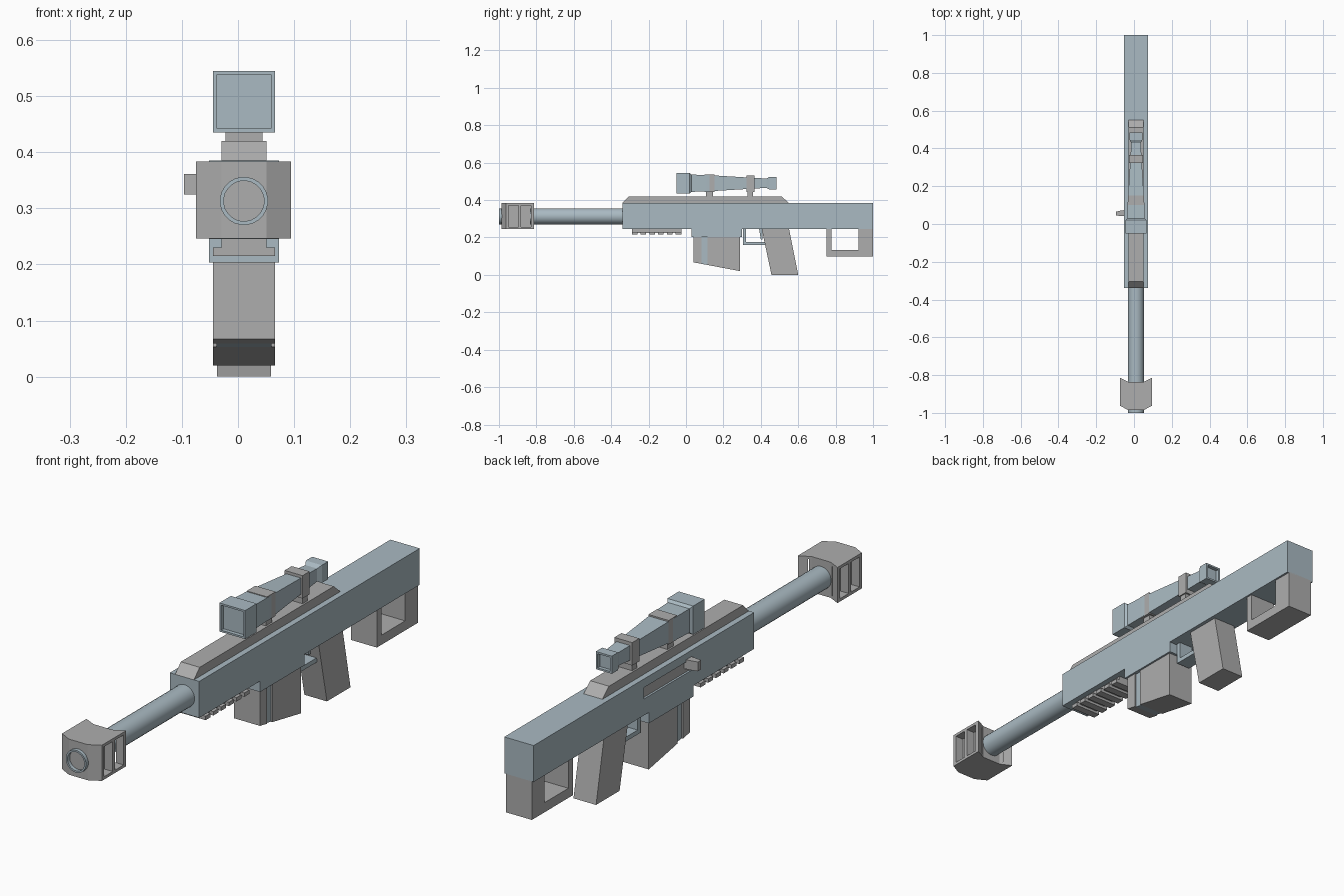
import bpy, bmesh, math
from mathutils import Matrix

if "Cube" in bpy.data.objects:
    bpy.data.objects.remove(bpy.data.objects["Cube"])

CX = 0.0105          # centre line of the body


def material(name, rgb):
    m = bpy.data.materials.new(name)
    m.diffuse_color = (*rgb, 1)
    m.use_nodes = True
    m.node_tree.nodes["Principled BSDF"].inputs["Base Color"].default_value = m.diffuse_color
    return m


STEEL = material("blue_steel", (0.40, 0.49, 0.54))
GREY = material("grey_polymer", (0.42, 0.42, 0.42))


def finish(name, bm, mat):
    bmesh.ops.recalc_face_normals(bm, faces=bm.faces)
    me = bpy.data.meshes.new(name)
    bm.to_mesh(me)
    bm.free()
    me.materials.append(mat)
    ob = bpy.data.objects.new(name, me)
    bpy.context.collection.objects.link(ob)
    return ob


def extrude(name, pts, offset, mat):
    """Extrude a flat outline of 3D points by an offset vector."""
    bm = bmesh.new()
    face = bm.faces.new([bm.verts.new(p) for p in pts])
    new = bmesh.ops.extrude_face_region(bm, geom=[face])["geom"]
    bmesh.ops.translate(bm, vec=offset, verts=[v for v in new if isinstance(v, bmesh.types.BMVert)])
    return finish(name, bm, mat)


def side_prism(name, yz, half, mat):
    return extrude(name, [(CX - half, y, z) for y, z in yz], (2 * half, 0, 0), mat)


def box(name, x0, x1, y0, y1, z0, z1, mat):
    return extrude(name, [(x0, y0, z0), (x0, y1, z0), (x0, y1, z1), (x0, y0, z1)], (x1 - x0, 0, 0), mat)


def mid_box(name, half, y0, y1, z0, z1, mat):
    return box(name, CX - half, CX + half, y0, y1, z0, z1, mat)


def loft(name, rings, sides, z, mat):
    """Regular sections (y, radius) along y, joined end to end."""
    bm = bmesh.new()
    loops = []
    for y, r in rings:
        loops.append([bm.verts.new((CX + r * math.cos(a), y, z + r * math.sin(a)))
                      for a in [math.tau * (i + 0.5) / sides for i in range(sides)]])
    for a, b in zip(loops, loops[1:]):
        for i in range(sides):
            j = (i + 1) % sides
            bm.faces.new((a[i], a[j], b[j], b[i]))
    bm.faces.new(loops[0])
    bm.faces.new(loops[-1])
    return finish(name, bm, mat)


def cut(ob, cutter):
    cutter.hide_render = True
    mod = ob.modifiers.new("cut", "BOOLEAN")
    mod.operation, mod.object, mod.solver = "DIFFERENCE", cutter, "EXACT"
    bpy.context.view_layer.objects.active = ob
    bpy.ops.object.modifier_apply(modifier=mod.name)
    bpy.data.objects.remove(cutter, do_unlink=True)


# Receiver with a side recess, and the bolt inside it
receiver = mid_box("receiver", 0.0625, -0.34, 1.0, 0.245, 0.385, STEEL)
cut(receiver, box("port_cutter", -0.1, -0.04, 0.045, 0.33, 0.308, 0.352, GREY))
box("bolt", -0.044, -0.035, 0.04, 0.335, 0.305, 0.355, GREY)
extrude("bolt_handle", [(-0.04, 0.04, 0.325), (-0.04, 0.075, 0.325), (-0.075, 0.07, 0.325),
                        (-0.096, 0.065, 0.325), (-0.096, 0.045, 0.325)], (0, 0, 0.036), GREY)
mid_box("lower_receiver", 0.0625, 0.03, 0.30, 0.203, 0.245, STEEL)

# Top rail with sloped ends
side_prism("top_rail", [(-0.34, 0.385), (-0.305, 0.42), (0.51, 0.42), (0.55, 0.385)], 0.04, GREY)

# Lower accessory rail with cross teeth
mid_box("lower_rail", 0.04, -0.29, -0.025, 0.225, 0.246, GREY)
for i in range(6):
    y = -0.29 + i * 0.047
    mid_box(f"rail_tooth_{i + 1}", 0.055, y, y + 0.03, 0.215, 0.230, GREY)

# Barrel, hollow at the front
barrel = loft("barrel", [(-1, 0.043), (-0.335, 0.043), ], 24, 0.313, STEEL)
cut(barrel, loft("bore_cutter", [(-1.05, 0.036), (-0.88, 0.036)], 24, 0.313, STEEL))
bpy.ops.object.select_all(action="DESELECT")
barrel.select_set(True)
bpy.context.view_layer.objects.active = barrel
bpy.ops.object.shade_smooth_by_angle(angle=math.radians(35))

# Swept muzzle brake with two slots on each side
xl, xr = CX - 0.085, CX + 0.084
brake = extrude("muzzle_brake", [(x, y, 0.246) for x, y in
                [(xl, -0.962), (CX - 0.04, -0.986), (CX + 0.04, -0.986), (xr, -0.962),
                 (xr, -0.814), (CX + 0.04, -0.836), (CX - 0.04, -0.836), (xl, -0.814)]],
                (0, 0, 0.137), GREY)
for x0, x1 in ((xl - 0.05, xl + 0.035), (xr - 0.035, xr + 0.05)):
    for y in (-0.948, -0.882):
        cut(brake, box("slot_cutter", x0, x1, y, y + 0.052, 0.257, 0.372, GREY))

# Magazine: two shells around a narrower strip
def mag_z(y):
    return 0.067 - (y - 0.04) * 0.188


for name, y0, y1, half, mat in (("magazine_front", 0.04, 0.083, 0.055, GREY),
                                ("magazine_strip", 0.083, 0.115, 0.049, STEEL),
                                ("magazine_rear", 0.115, 0.29, 0.055, GREY)):
    side_prism(name, [(y0, mag_z(y0)), (y1, mag_z(y1)), (y1, 0.205), (y0, 0.205)], half, mat)

# Grip, trigger and guard
side_prism("grip", [(0.457, 0), (0.60, 0), (0.55, 0.25), (0.404, 0.25)], 0.048, GREY)
side_prism("trigger_guard", [(0.305, 0.25), (0.305, 0.16), (0.43, 0.16), (0.43, 0.177),
                             (0.322, 0.177), (0.322, 0.25)], 0.03, STEEL)
side_prism("trigger", [(0.39, 0.25), (0.40, 0.19), (0.41, 0.19), (0.41, 0.25)], 0.01, STEEL)

# Open frame under the rear of the stock
side_prism("stock_frame", [(0.75, 0.25), (0.75, 0.097), (1.0, 0.097), (1.0, 0.25),
                           (0.922, 0.25), (0.922, 0.134), (0.778, 0.134), (0.778, 0.25)], 0.055, GREY)

# Square scope tube with recessed lenses
R2 = math.sqrt(2)
scope = [(-0.035, 0.048), (-0.05, 0.048), (-0.05, 0.055), (0.02, 0.055), (0.03, 0.046), (0.11, 0.044),
         (0.34, 0.030), (0.43, 0.025), (0.446, 0.034), (0.484, 0.034), (0.484, 0.027), (0.47, 0.027)]
loft("scope", [(y, h * R2) for y, h in scope], 4, 0.49, STEEL)

# Scope mounts
for i, (y0, y1, h) in enumerate(((0.10, 0.152, 0.047), (0.323, 0.366, 0.042))):
    mid_box(f"scope_ring_{i + 1}", h - 0.004, y0, y1, 0.444, 0.49 + h, GREY)
    mid_box(f"scope_stem_{i + 1}", 0.033, y0 + 0.007, y1 - 0.007, 0.415, 0.446, GREY)
